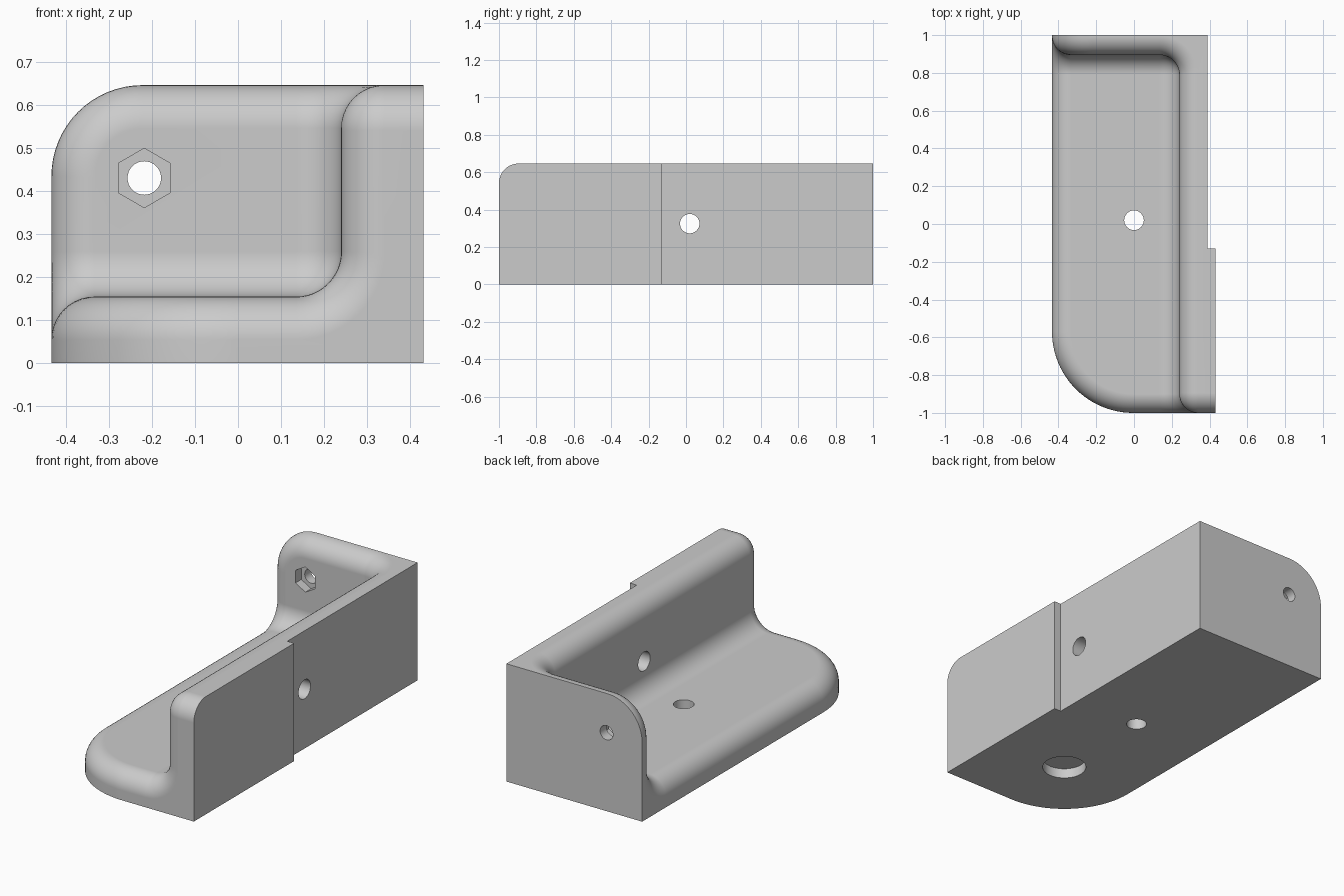
import bpy, bmesh, math
from mathutils import Vector

if "Cube" in bpy.data.objects:
    bpy.data.objects.remove(bpy.data.objects["Cube"], do_unlink=True)

# Outer box, inner faces of the three walls, and fillet radius
X0, XI, X1 = -0.434, 0.24, 0.432
Y0, YI, Y1 = -1.0, 0.895, 1.0
Z0, ZI, Z1 = 0.0, 0.154, 0.646
FILLET, RIM = 0.105, 0.1

grey = bpy.data.materials.new("plain_grey")
grey.use_nodes = True
colour = (0.6, 0.6, 0.6, 1)
grey.diffuse_color = colour
grey.node_tree.nodes["Principled BSDF"].inputs["Base Color"].default_value = colour


def make_object(name, bm):
    bmesh.ops.recalc_face_normals(bm, faces=bm.faces)
    mesh = bpy.data.meshes.new(name)
    bm.to_mesh(mesh)
    bm.free()
    mesh.materials.append(grey)
    obj = bpy.data.objects.new(name, mesh)
    bpy.context.collection.objects.link(obj)
    return obj


def bevel(bm, edges, radius, segments):
    bmesh.ops.bevel(bm, geom=edges, offset=radius, offset_type='OFFSET', segments=segments,
                    profile=0.5, affect='EDGES', clamp_overlap=False)


def edges_where(bm, test):
    return [e for e in bm.edges if all(test(v.co) for v in e.verts)]


def at(value, target):
    return abs(value - target) < 1e-4


# Three-walled corner: a box with one corner notched out
bm = bmesh.new()
verts = {}


def face(*points):
    bm.faces.new([verts.setdefault(p, bm.verts.new(p)) if p not in verts else verts[p]
                  for p in points])


face((X0, Y0, Z0), (X1, Y0, Z0), (X1, Y1, Z0), (X0, Y1, Z0))
face((X1, Y0, Z0), (X1, Y1, Z0), (X1, Y1, Z1), (X1, Y0, Z1))
face((X0, Y1, Z0), (X1, Y1, Z0), (X1, Y1, Z1), (X0, Y1, Z1))
face((X0, Y0, Z0), (X1, Y0, Z0), (X1, Y0, Z1), (XI, Y0, Z1), (XI, Y0, ZI), (X0, Y0, ZI))
face((X0, Y0, Z0), (X0, Y1, Z0), (X0, Y1, Z1), (X0, YI, Z1), (X0, YI, ZI), (X0, Y0, ZI))
face((X1, Y0, Z1), (X1, Y1, Z1), (X0, Y1, Z1), (X0, YI, Z1), (XI, YI, Z1), (XI, Y0, Z1))
face((X0, Y0, ZI), (XI, Y0, ZI), (XI, YI, ZI), (X0, YI, ZI))
face((XI, Y0, ZI), (XI, YI, ZI), (XI, YI, Z1), (XI, Y0, Z1))
face((X0, YI, ZI), (XI, YI, ZI), (XI, YI, Z1), (X0, YI, Z1))
bmesh.ops.recalc_face_normals(bm, faces=bm.faces)

# Rounded outline corner of each wall
bevel(bm, edges_where(bm, lambda c: at(c.x, X0) and at(c.y, Y0)), 0.43, 24)
bevel(bm, edges_where(bm, lambda c: at(c.x, X0) and at(c.z, Z1)), 0.212, 16)
bevel(bm, edges_where(bm, lambda c: at(c.y, Y0) and at(c.z, Z1)), FILLET, 12)

# Concave fillets between the walls
inner = Vector((XI, YI, ZI))
bevel(bm, edges_where(bm, lambda c: sum(at(c[i], inner[i]) for i in range(3)) >= 2), FILLET, 12)

# Rounded rim: every sharp edge away from the three far planes
far = ((0, X1), (1, Y1), (2, Z0))
rim = [e for e in bm.edges if e.calc_face_angle(0) > 0.8
       and not any(all(at(v.co[i], p) for v in e.verts) for i, p in far)]
bevel(bm, rim, RIM, 10)
bracket = make_object("corner_bracket", bm)


# Cutters for the step, holes and recesses
def cut(tool):
    tool.hide_render = True
    mod = bracket.modifiers.new(tool.name, 'BOOLEAN')
    mod.operation = 'DIFFERENCE'
    mod.solver = 'EXACT'
    mod.object = tool
    bpy.context.view_layer.objects.active = bracket
    bpy.ops.object.modifier_apply(modifier=mod.name)
    bpy.data.objects.remove(tool, do_unlink=True)


def hole(name, centre, axis, radius, length, sides=32):
    bm = bmesh.new()
    bmesh.ops.create_cone(bm, cap_ends=True, segments=sides, radius1=radius,
                          radius2=radius, depth=length)
    tool = make_object(name, bm)
    tool.location = centre
    tool.rotation_euler = {'x': (0, math.pi / 2, 0), 'y': (math.pi / 2, 0, 0), 'z': (0, 0, 0)}[axis]
    cut(tool)


bm = bmesh.new()
bmesh.ops.create_cube(bm, size=1)
step = make_object("side_step_cutter", bm)
step.scale = (0.2, 2, 2)
step.location = (0.39 + 0.1, -0.13 + 1, 0.3)
cut(step)

hole("base_hole", (0, 0.02, 0.1), 'z', 0.052, 0.4)
hole("side_hole", (0.3, 0.02, 0.325), 'x', 0.052, 0.4)
hole("back_hole", (-0.218, YI, 0.43), 'y', 0.039, 0.4)
hole("hex_recess", (-0.218, YI, 0.43), 'y', 0.069, 0.1, 6)
hole("round_recess", (0, -0.566, 0), 'z', 0.113, 0.11)

# Smooth fillets with crisp edges and flat planes
bpy.ops.object.select_all(action='DESELECT')
bracket.select_set(True)
bpy.context.view_layer.objects.active = bracket
bpy.ops.object.shade_smooth_by_angle(angle=math.radians(30))
weighted = bracket.modifiers.new("flat_plane_normals", 'WEIGHTED_NORMAL')
weighted.keep_sharp = True
